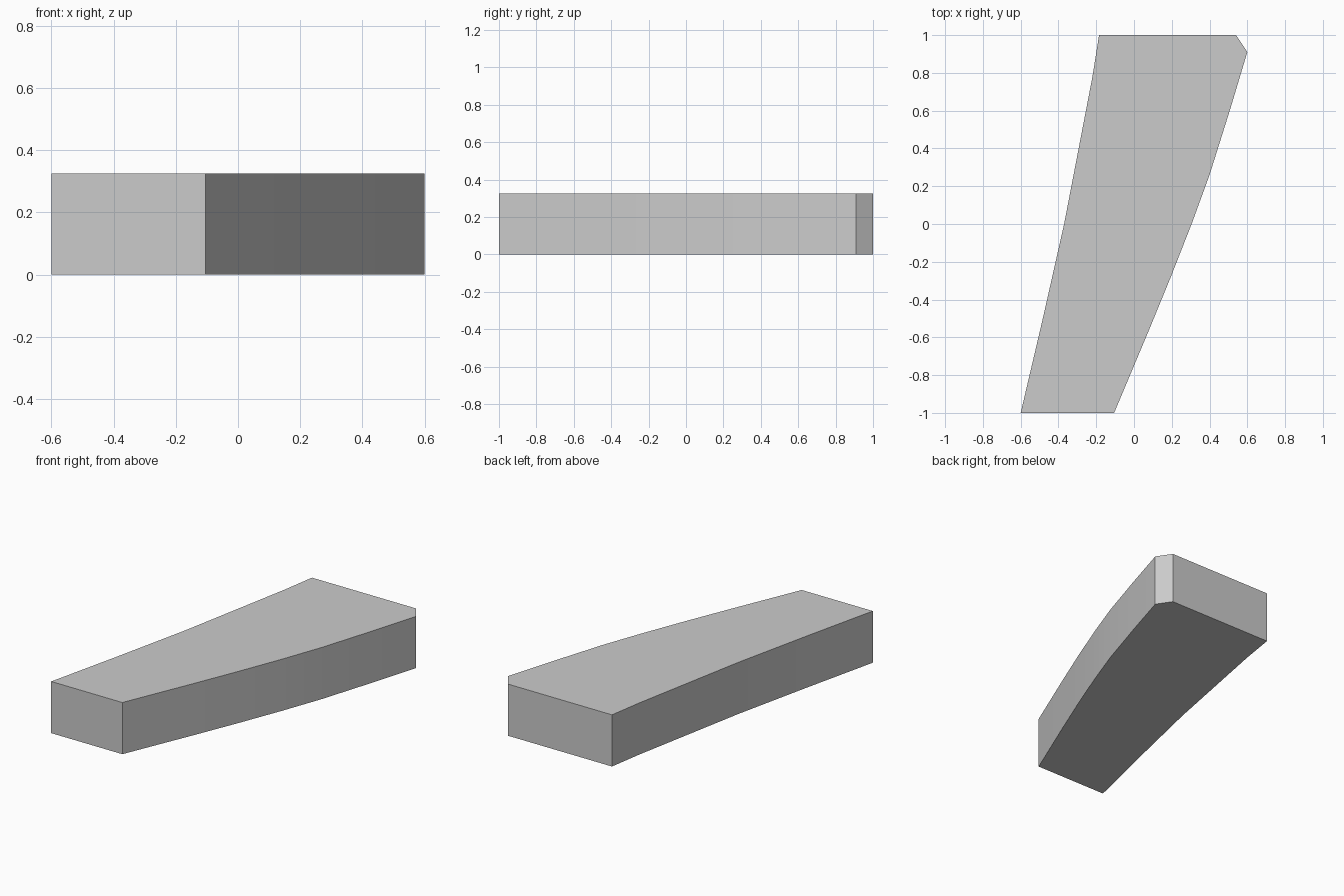
import bpy
import bmesh
import math

cube = bpy.data.objects.get("Cube")
if cube:
    bpy.data.objects.remove(cube)

HEIGHT = 0.325

# Plain grey material
grey = bpy.data.materials.new("plain_grey")
grey.use_nodes = True
colour = (0.6, 0.6, 0.6, 1)
grey.diffuse_color = colour
grey.node_tree.nodes["Principled BSDF"].inputs["Base Color"].default_value = colour

# Plan outline: curved right flank, clipped back corner, gently bowed left flank
right_flank = [(-0.105, -1), (0.08, -0.56), (0.195, -0.28), (0.305, 0),
               (0.40, 0.26), (0.51, 0.61), (0.60, 0.91)]
clipped_corner = [(0.54, 1)]
left_flank = [(-0.185, 1), (-0.22, 0.78), (-0.295, 0.39), (-0.37, 0),
              (-0.485, -0.51), (-0.6, -1)]
outline = right_flank + clipped_corner + left_flank

# Extrude the outline into a solid slab
bm = bmesh.new()
base = bm.faces.new([bm.verts.new((x, y, 0)) for x, y in outline])
top = bmesh.ops.extrude_face_region(bm, geom=[base], use_keep_orig=True)
bmesh.ops.translate(bm, vec=(0, 0, HEIGHT),
                    verts=[v for v in top["geom"] if isinstance(v, bmesh.types.BMVert)])
bmesh.ops.recalc_face_normals(bm, faces=bm.faces)
mesh = bpy.data.meshes.new("tapered_block")
bm.to_mesh(mesh)
bm.free()
mesh.materials.append(grey)

block = bpy.data.objects.new("tapered_block", mesh)
bpy.context.collection.objects.link(block)
bpy.context.view_layer.objects.active = block
block.select_set(True)
bpy.ops.object.shade_smooth_by_angle(angle=math.radians(30))
